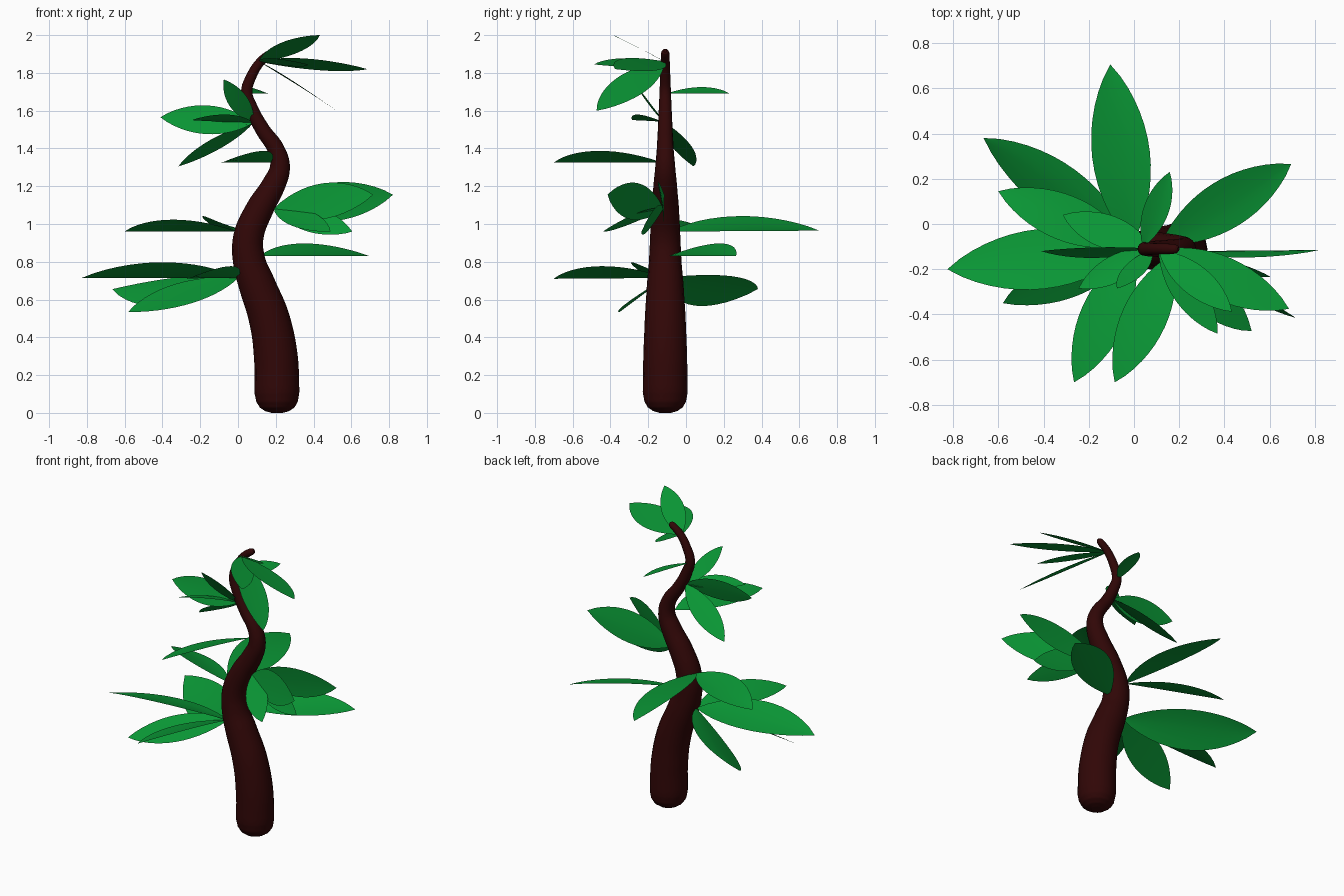
import bpy, bmesh
from mathutils import Vector

if "Cube" in bpy.data.objects:
    bpy.data.objects.remove(bpy.data.objects["Cube"])


def material(name, color):
    m = bpy.data.materials.new(name)
    m.diffuse_color = (*color, 1)
    m.use_nodes = True
    m.node_tree.nodes["Principled BSDF"].inputs["Base Color"].default_value = m.diffuse_color
    return m


bark = material("bark", (0.03, 0.002, 0.002))
green = material("leaf_green", (0.003, 0.31, 0.036))

# Trunk: winding tapered tube with a rounded foot; (x, z, radius)
Y = -0.11
path = [(0.207, 0.0, 0.03), (0.207, 0.01, 0.065), (0.207, 0.03, 0.093),
        (0.207, 0.06, 0.11), (0.206, 0.11, 0.119), (0.2, 0.3, 0.116),
        (0.165, 0.5, 0.108), (0.1, 0.68, 0.097), (0.06, 0.8, 0.086),
        (0.055, 0.93, 0.08), (0.115, 1.08, 0.073), (0.19, 1.21, 0.062),
        (0.222, 1.3, 0.053), (0.204, 1.39, 0.045), (0.13, 1.5, 0.039),
        (0.073, 1.61, 0.034), (0.046, 1.7, 0.03), (0.07, 1.78, 0.027),
        (0.12, 1.86, 0.024), (0.175, 1.904, 0.022), (0.19, 1.913, 0.017),
        (0.197, 1.917, 0.008)]
curve = bpy.data.curves.new("trunk", 'CURVE')
curve.dimensions = '3D'
curve.bevel_depth = 1
curve.bevel_resolution = 6
curve.resolution_u = 5
curve.use_fill_caps = True
spline = curve.splines.new('BEZIER')
spline.bezier_points.add(len(path) - 1)
for p, (x, z, r) in zip(spline.bezier_points, path):
    p.co = (x, Y, z)
    p.radius = r
    p.handle_left_type = p.handle_right_type = 'AUTO'
trunk = bpy.data.objects.new("trunk", curve)
bpy.context.collection.objects.link(trunk)
bpy.context.view_layer.objects.active = trunk
trunk.select_set(True)
bpy.ops.object.convert(target='MESH')
trunk = bpy.context.object
trunk.data.materials.clear()
trunk.data.materials.append(bark)
trunk.data.shade_smooth()


# Leaf: pointed sheet whose left edge (seen from the base) curls along `up`
def leaf(name, base, tip, up, fold, ratio=0.32, n=14):
    base, tip, up = Vector(base), Vector(tip), Vector(up)
    axis = tip - base
    d = axis.normalized()
    up = (up - d * up.dot(d)).normalized()
    side = up.cross(d)
    bm = bmesh.new()
    rows = []
    for i in range(n + 1):
        t = i / n
        half = axis.length * ratio / 2 * max(4 * t * (1 - t), 0.002) ** 0.9
        rows.append([bm.verts.new(base + axis * t + side * half * s
                                  + up * half * fold * ((s + 1) / 2) ** 1.4)
                     for s in (-1, -0.5, 0, 0.5, 1)])
    for a, b in zip(rows, rows[1:]):
        for j in range(4):
            bm.faces.new((a[j], a[j + 1], b[j + 1], b[j])[::-1])
    me = bpy.data.meshes.new(name)
    bm.to_mesh(me)
    bm.free()
    me.materials.append(green)
    me.shade_smooth()
    bpy.context.collection.objects.link(bpy.data.objects.new(name, me))


UP = (0, 0, 1)
F = 0.62  # curl of the level leaves
# Clusters: base point, then (tip, up direction, curl) of each leaf
clusters = {
    "low_left": ((0.0, -0.11, 0.715), [
        ((-0.825, -0.2, 0.715), UP, F),
        ((-0.265, -0.7, 0.71), UP, F),
        ((-0.665, 0.38, 0.655), (-0.17, -0.23, 0.93), -F),
        ((-0.58, -0.35, 0.535), (0, -0.6, 0.8), 0.15)]),
    "low_right": ((0.12, -0.09, 0.83), [((0.695, 0.265, 0.83), UP, F)]),
    "middle_left": ((-0.01, -0.09, 0.96), [
        ((-0.6, 0.145, 0.96), UP, F),
        ((-0.105, 0.705, 0.965), UP, F)]),
    "middle_right": ((0.19, -0.12, 1.08), [
        ((0.82, -0.115, 1.155), (0, -1, 0), 0.3),
        ((0.715, -0.415, 1.155), (-0.5, -0.8, 0.3), 0.2),
        ((0.49, -0.44, 0.96), (0, -0.6, 0.8), 0.2),
        ((0.605, -0.235, 0.96), (0, -0.85, 0.4), 0.2)]),
    "upper_front": ((0.175, -0.13, 1.325), [((-0.085, -0.7, 1.325), UP, F)]),
    "upper_left": ((0.08, -0.11, 1.535), [
        ((-0.41, -0.12, 1.565), (0, -1, 0.15), 0.3),
        ((-0.245, -0.285, 1.55), UP, F),
        ((-0.315, 0.04, 1.305), (-0.35, 0.35, 0.85), 0.1),
        ((-0.075, -0.285, 1.765), (0, -0.79, -0.61), 0.2)]),
    "upper_back": ((0.04, -0.1, 1.69), [((0.158, 0.23, 1.69), UP, F)]),
    "top": ((0.11, -0.115, 1.86), [
        ((0.433, -0.388, 2.0), (0.03, 0.49, 0.86), 0.1),
        ((0.685, -0.375, 1.82), (0.17, 0.26, 0.81), 0.1),
        ((0.37, -0.485, 1.845), (0.295, 0.17, 0.94), 0.1),
        ((0.52, -0.473, 1.6), (0.5, 0.15, 0.85), 0.15)]),
}
for cname, (base, leaves) in clusters.items():
    for i, (tip, up, fold) in enumerate(leaves):
        leaf(f"{cname}_leaf_{i + 1}", base, tip, up, fold)
